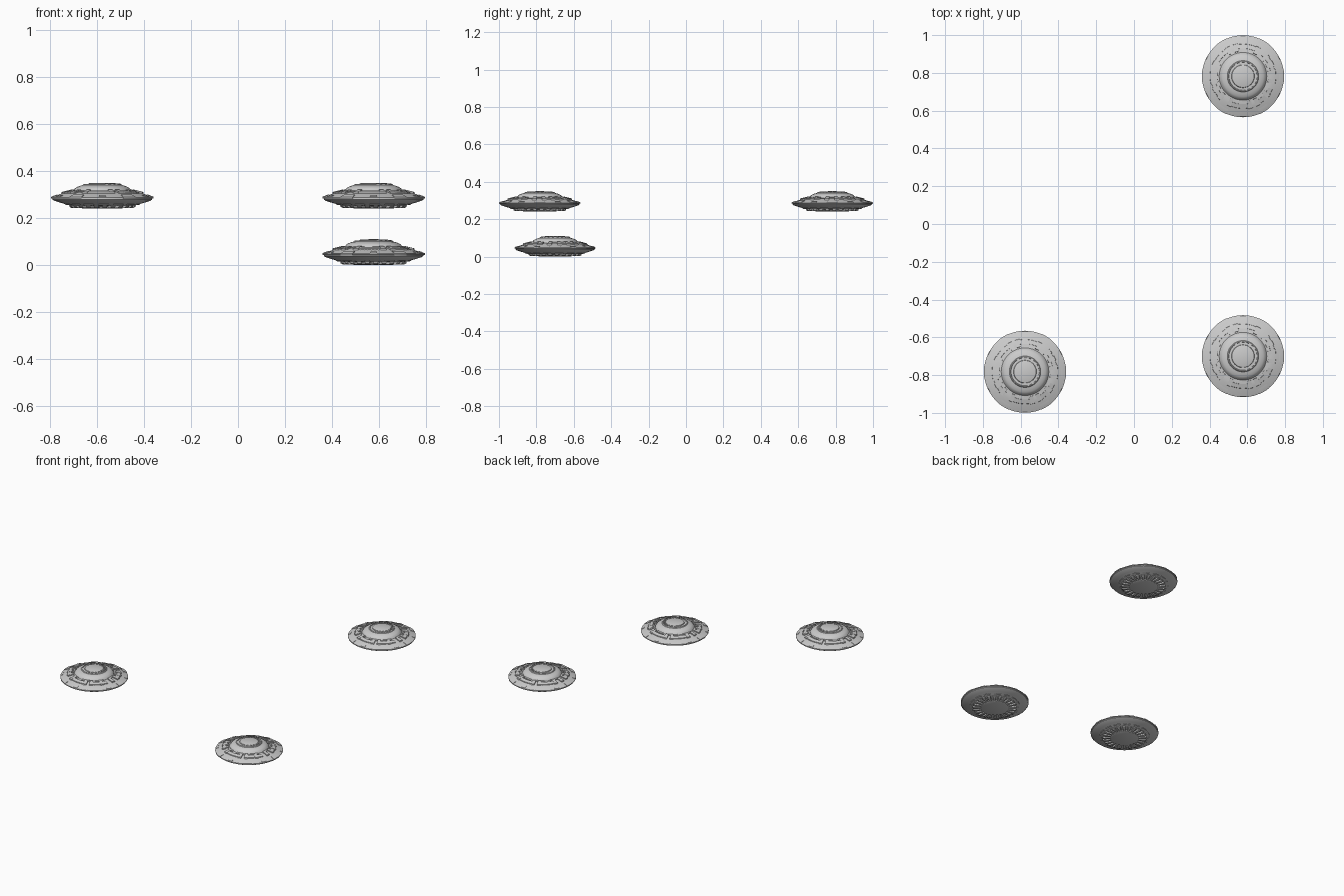
import bpy, bmesh
from math import sin, cos, radians, pi

CENTRES = [(0.577, -0.70, 0.0), (-0.577, -0.782, 0.24), (0.577, 0.782, 0.24)]


def finish(name, bm, smooth=True):
    # Shared mesh, one copy per saucer
    bmesh.ops.recalc_face_normals(bm, faces=bm.faces)
    me = bpy.data.meshes.new(name)
    bm.to_mesh(me)
    bm.free()
    for i, c in enumerate(CENTRES):
        ob = bpy.data.objects.new(f"{name}_{i + 1}", me)
        ob.location = c
        bpy.context.collection.objects.link(ob)
    if smooth:
        bpy.ops.object.select_all(action='DESELECT')
        ob.select_set(True)
        bpy.context.view_layer.objects.active = ob
        bpy.ops.object.shade_smooth_by_angle(angle=radians(30))


def lathe(name, profile, n=72):
    bm = bmesh.new()
    vs = [bm.verts.new((r, 0, z)) for r, z in profile]
    es = [bm.edges.new(p) for p in zip(vs, vs[1:])]
    bmesh.ops.spin(bm, geom=vs + es, cent=(0, 0, 0), axis=(0, 0, 1),
                   angle=2 * pi, steps=n, use_duplicate=False)
    bmesh.ops.remove_doubles(bm, verts=bm.verts, dist=1e-5)
    finish(name, bm)


def arc(bm, section, a0, a1):
    # Closed (r, z) section swept between two angles in degrees
    n = max(1, round((a1 - a0) / 5))
    rings = []
    for k in range(n + 1):
        a = radians(a0 + (a1 - a0) * k / n)
        rings.append([bm.verts.new((r * cos(a), r * sin(a), z)) for r, z in section])
    m = len(section)
    for p, q in zip(rings, rings[1:]):
        for j in range(m):
            bm.faces.new((p[j], p[(j + 1) % m], q[(j + 1) % m], q[j]))
    bm.faces.new(rings[0])
    bm.faces.new(rings[-1][::-1])


def arcs(name, section, spans):
    bm = bmesh.new()
    for a0, a1 in spans:
        arc(bm, section, a0, a1)
    finish(name, bm)


# Main disc: underside, rim, upper slope, dome and crown
lathe("saucer_hull", [
    (0, 0.006), (0.092, 0.006), (0.097, 0.012), (0.142, 0.014), (0.150, 0.017),
    (0.178, 0.025), (0.203, 0.033), (0.212, 0.038), (0.212, 0.042), (0.217, 0.044),
    (0.217, 0.048), (0.205, 0.053), (0.185, 0.060), (0.168, 0.066), (0.148, 0.071),
    (0.126, 0.073), (0.122, 0.078), (0.117, 0.086), (0.108, 0.092), (0.095, 0.097),
    (0.083, 0.100), (0.080, 0.104), (0.076, 0.105), (0.074, 0.101), (0.061, 0.102),
    (0.059, 0.107), (0.054, 0.109), (0, 0.110)])

# Bottom plate and radial vanes
lathe("bottom_plate", [(0, 0), (0.082, 0), (0.090, 0.003), (0.090, 0.010), (0, 0.010)])
arcs("bottom_vanes", [(0.088, 0.003), (0.132, 0.003), (0.141, 0.008), (0.141, 0.018), (0.088, 0.016)],
     [(a, a + 8) for a in range(0, 360, 15)])
arcs("underside_ribs", [(0.150, 0.015), (0.160, 0.017), (0.160, 0.024), (0.150, 0.024)],
     [(a, a + 16) for a in range(0, 360, 24)])

# Raised panels along the rim
arcs("rim_panels", [(0.192, 0.050), (0.2185, 0.043), (0.2185, 0.050), (0.205, 0.056), (0.192, 0.060)],
     [(a - 8, a + 8) for a in (0, 58, 122, 180, 238, 302)])
arcs("rim_small_panels", [(0.198, 0.050), (0.216, 0.046), (0.214, 0.052), (0.198, 0.058)],
     [(a - 4, a + 4) for a in (28, 90, 152, 208, 270, 332)])

# Segmented ring round the shoulder
arcs("shoulder_ring", [(0.146, 0.062), (0.172, 0.060), (0.170, 0.070), (0.148, 0.077)],
     [(a, a + 36) for a in (12, 66, 120, 192, 246, 300)])
arcs("shoulder_blocks", [(0.132, 0.066), (0.176, 0.058), (0.174, 0.071), (0.134, 0.081)],
     [(a - 4, a + 4) for a in (8, 24, 40, 62, 104, 118, 156, 174, 190, 206, 222, 244, 284, 298, 322, 350)])
arcs("inner_shoulder_band", [(0.126, 0.068), (0.137, 0.066), (0.137, 0.076), (0.126, 0.078)],
     [(a, a + 24) for a in range(-12, 348, 40)])

# Small blocks in the groove round the crown
arcs("crown_blocks", [(0.060, 0.098), (0.077, 0.098), (0.076, 0.1065), (0.060, 0.1075)],
     [(a, a + 9) for a in (-80, -60, -42, -22, -4, 16, 34, 54, 74, 94, 114)])
